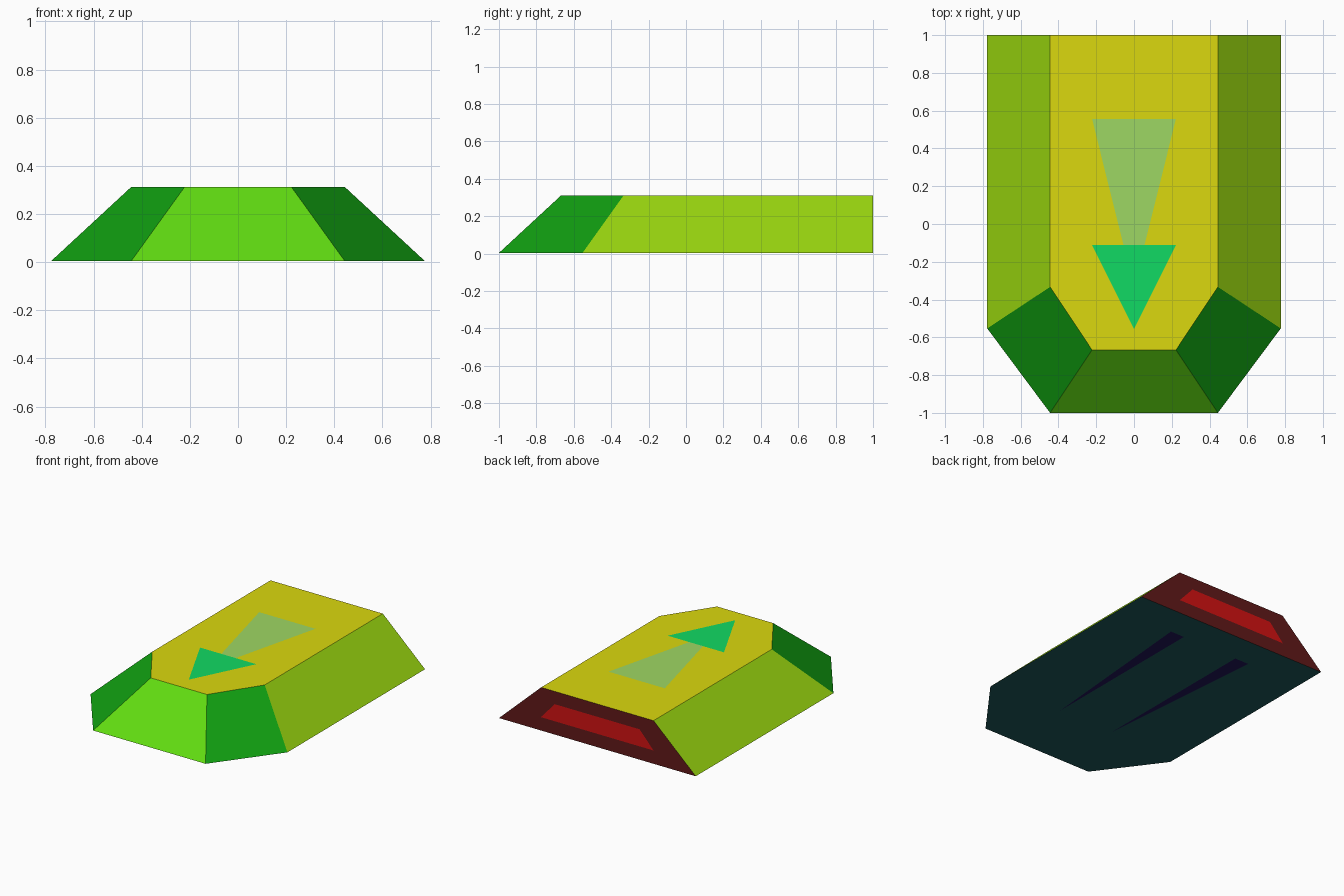
import bpy
import bmesh

cube = bpy.data.objects.get("Cube")
if cube:
    bpy.data.objects.remove(cube, do_unlink=True)


def material(name, rgb):
    """Flat material from 0-255 sRGB."""
    lin = [((c / 255 + 0.055) / 1.055) ** 2.4 if c > 10 else c / 255 / 12.92 for c in rgb]
    mat = bpy.data.materials.new(name)
    mat.use_nodes = True
    mat.diffuse_color = (*lin, 1)
    mat.node_tree.nodes["Principled BSDF"].inputs["Base Color"].default_value = (*lin, 1)
    return mat


YELLOW = material("yellow", (219, 216, 14))
LIME = material("lime", (154, 215, 15))
FOREST = material("forest_green", (17, 160, 17))
BRIGHT = material("bright_green", (97, 220, 17))
TEAL = material("dark_teal", (30, 89, 91))
MAROON = material("maroon", (97, 25, 25))
RED = material("red", (210, 18, 18))
EMERALD = material("emerald", (17, 218, 99))
SAGE = material("sage", (158, 215, 99))
NAVY = material("navy", (32, 22, 87))


def finish(name, bm, mats):
    mesh = bpy.data.meshes.new(name)
    bm.to_mesh(mesh)
    bm.free()
    for mat in mats:
        mesh.materials.append(mat)
    obj = bpy.data.objects.new(name, mesh)
    bpy.context.collection.objects.link(obj)
    return obj


def plate(name, points, normal, mat):
    """One thin painted panel facing the given direction."""
    bm = bmesh.new()
    face = bm.faces.new([bm.verts.new(p) for p in points])
    face.normal_update()
    if face.normal.dot(normal) < 0:
        face.normal_flip()
    return finish(name, bm, [mat])


BASE, TOP = 0.004, 0.312

# Hull: a wide lower outline joined to a narrower deck outline
lower = [(0.777, 1), (0.777, -0.553), (0.444, -1)]
upper = [(0.444, 1), (0.444, -0.333), (0.222, -0.667)]


def ring(bm, half, z):
    outline = half + [(-x, y) for x, y in reversed(half)]
    return [bm.verts.new((x, y, z)) for x, y in outline]


bm = bmesh.new()
low, high = ring(bm, lower, BASE), ring(bm, upper, TOP)
bm.faces.new(low).material_index = 4
bm.faces.new(high).material_index = 0
# Walls in order: side, corner, front, corner, side, back
for i, mat in enumerate((1, 2, 3, 2, 1, 5)):
    j = (i + 1) % 6
    bm.faces.new((low[i], low[j], high[j], high[i])).material_index = mat
bmesh.ops.recalc_face_normals(bm, faces=bm.faces)
finish("hull", bm, [YELLOW, LIME, FOREST, BRIGHT, TEAL, MAROON])

# Deck arrow and its fading tail
up = (0, 0, 1)
plate("arrow_tail", [(-0.222, 0.556, TOP + 0.002), (0.222, 0.556, TOP + 0.002),
                     (0, -0.333, TOP + 0.002)], up, SAGE)
plate("arrow_head", [(-0.222, -0.111, TOP + 0.004), (0.222, -0.111, TOP + 0.004),
                     (0, -0.555, TOP + 0.004)], up, EMERALD)

# Rear light panel
plate("rear_light", [(-0.445, 1.002, 0.10), (0.445, 1.002, 0.10),
                     (0.335, 1.002, 0.222), (-0.335, 1.002, 0.222)], (0, 1, 0), RED)

# Two tapering streaks under the hull
for side, s in (("left", 1), ("right", -1)):
    plate(side + "_underside_streak", [(s * 0.222, 0.778, 0), (s * 0.333, 0.778, 0),
                                       (s * 0.222, -0.5, 0)], (0, 0, -1), NAVY)
